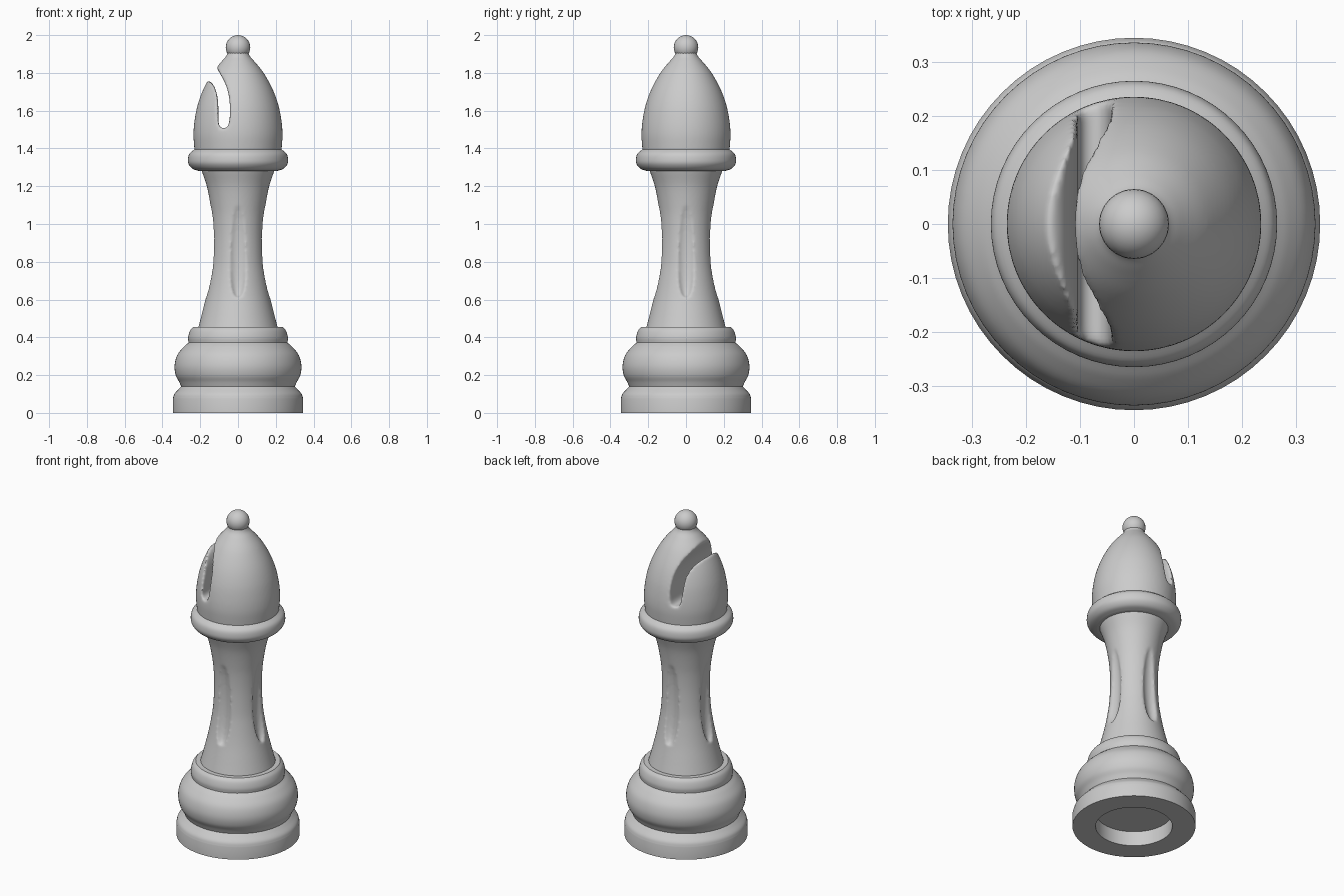
import bpy, bmesh, math
from mathutils import Vector

cube = bpy.data.objects.get("Cube")
if cube:
    bpy.data.objects.remove(cube, do_unlink=True)

grey = bpy.data.materials.new("light grey")
grey.use_nodes = True
colour = (0.6, 0.6, 0.6, 1)
grey.diffuse_color = colour
grey.node_tree.nodes["Principled BSDF"].inputs["Base Color"].default_value = colour


def smooth_curve(pts, steps=5):
    """Catmull-Rom curve through the points; two points give a straight line."""
    p = [Vector(q) for q in pts]
    if len(p) == 2:
        return p
    p = [2 * p[0] - p[1]] + p + [2 * p[-1] - p[-2]]
    out = []
    for a, b, c, d in zip(p, p[1:], p[2:], p[3:]):
        for i in range(steps):
            t = i / steps
            out.append(0.5 * (2 * b + (c - a) * t + (2 * a - 5 * b + 4 * c - d) * t**2
                              + (3 * b - a - 3 * c + d) * t**3))
    return out + [p[-2]]


def make_object(name, bm):
    bmesh.ops.recalc_face_normals(bm, faces=bm.faces)
    mesh = bpy.data.meshes.new(name)
    bm.to_mesh(mesh)
    bm.free()
    mesh.materials.append(grey)
    obj = bpy.data.objects.new(name, mesh)
    bpy.context.collection.objects.link(obj)
    return obj


def lathe(name, *curves, sides=64):
    """Turn (radius, height) curves, joined end to end, around z."""
    bm = bmesh.new()
    points = [q for c in curves for q in smooth_curve(c)]
    verts = [bm.verts.new((max(r, 0), 0, z)) for r, z in points]
    edges = [bm.edges.new(pair) for pair in zip(verts, verts[1:])]
    bmesh.ops.spin(bm, geom=verts + edges, cent=(0, 0, 0), axis=(0, 0, 1),
                   angle=math.tau, steps=sides)
    bmesh.ops.remove_doubles(bm, verts=bm.verts, dist=1e-5)
    return make_object(name, bm)


def carve(obj, cutters, voxel=0.008, rounds=6):
    """Cut the shapes out, then soften the cut edges."""
    for cutter in cutters:
        cutter.hide_render = True
        mod = obj.modifiers.new("cut", "BOOLEAN")
        mod.operation, mod.solver, mod.object = "DIFFERENCE", "EXACT", cutter
    remesh = obj.modifiers.new("even mesh", "REMESH")
    remesh.mode, remesh.voxel_size = "VOXEL", voxel
    soften = obj.modifiers.new("soften", "SMOOTH")
    soften.factor, soften.iterations = 0.5, rounds
    graph = bpy.context.evaluated_depsgraph_get()
    graph.update()
    mesh = bpy.data.meshes.new_from_object(obj.evaluated_get(graph))
    obj.modifiers.clear()
    obj.data = mesh
    mesh.materials.clear()
    mesh.materials.append(grey)
    for cutter in cutters:
        bpy.data.objects.remove(cutter, do_unlink=True)


def finish(obj, angle=35):
    bpy.ops.object.select_all(action="DESELECT")
    obj.select_set(True)
    bpy.context.view_layer.objects.active = obj
    bpy.ops.object.shade_smooth_by_angle(angle=math.radians(angle))


# Base: recessed underside, foot rim, bulge and upper shoulder
base = lathe(
    "base",
    [(0, 0.09), (0.215, 0.09)], [(0.215, 0.09), (0.215, 0)],
    [(0.215, 0), (0.345, 0)], [(0.345, 0), (0.345, 0.075)],
    [(0.345, 0.075), (0.337, 0.1), (0.315, 0.125), (0.301, 0.14)],
    [(0.301, 0.14), (0.312, 0.165), (0.33, 0.2), (0.336, 0.25),
     (0.322, 0.305), (0.29, 0.347), (0.262, 0.372)],
    [(0.262, 0.372), (0.264, 0.4), (0.254, 0.435), (0.237, 0.455)],
    [(0.237, 0.455), (0, 0.455)])

# Column: waisted shaft with four scooped flutes
column = lathe(
    "column",
    [(0, 0.43), (0.216, 0.43)],
    [(0.216, 0.43), (0.19, 0.53), (0.168, 0.62), (0.151, 0.71), (0.139, 0.8),
     (0.134, 0.92), (0.137, 1.02), (0.146, 1.1), (0.165, 1.2), (0.192, 1.28), (0.2, 1.31)],
    [(0.2, 1.31), (0, 1.31)])
flutes = []
for i in range(4):
    bm = bmesh.new()
    bmesh.ops.create_uvsphere(bm, u_segments=32, v_segments=24, radius=1)
    flute = make_object("flute_cutter", bm)
    turn = i * math.pi / 2
    flute.scale = (0.05, 0.06, 0.255)
    flute.location = (0.165 * math.cos(turn), 0.165 * math.sin(turn), 0.865)
    flute.rotation_euler.z = turn
    flutes.append(flute)
carve(column, flutes, rounds=4)

# Collar: rounded ring under the head
collar = lathe(
    "collar",
    [(0, 1.28), (0.205, 1.28)],
    [(0.205, 1.28), (0.24, 1.292), (0.261, 1.316), (0.265, 1.342),
     (0.257, 1.372), (0.23, 1.396)],
    [(0.23, 1.396), (0, 1.396)])

# Head: pointed dome with a curved slot on its right side
head = lathe(
    "head",
    [(0, 1.35), (0.226, 1.35)],
    [(0.226, 1.35), (0.233, 1.42), (0.236, 1.48), (0.23, 1.55), (0.214, 1.63),
     (0.183, 1.715), (0.136, 1.8), (0.088, 1.86), (0.062, 1.89), (0.052, 1.925)],
    [(0.052, 1.925), (0, 1.925)])
slot_outline = smooth_curve([
    (-0.25, 1.77), (-0.18, 1.765), (-0.155, 1.758), (-0.133, 1.74), (-0.115, 1.7),
    (-0.105, 1.64), (-0.104, 1.56), (-0.1, 1.522), (-0.08, 1.506), (-0.056, 1.514),
    (-0.046, 1.545), (-0.042, 1.6), (-0.047, 1.67), (-0.062, 1.73), (-0.086, 1.78),
    (-0.108, 1.818), (-0.14, 1.87), (-0.25, 1.9)], steps=3)
bm = bmesh.new()
side = bm.faces.new([bm.verts.new((x, -0.4, z)) for x, z in slot_outline])
walls = bmesh.ops.extrude_face_region(bm, geom=[side])
bmesh.ops.translate(bm, vec=(0, 0.8, 0),
                    verts=[v for v in walls["geom"] if isinstance(v, bmesh.types.BMVert)])
carve(head, [make_object("slot_cutter", bm)], rounds=8)

# Finial: small ball on top
bm = bmesh.new()
bmesh.ops.create_uvsphere(bm, u_segments=24, v_segments=16, radius=0.065)
finial = make_object("finial", bm)
finial.location.z = 1.935

for part in (base, collar, finial):
    finish(part)
for part in (column, head):
    finish(part, 60)
